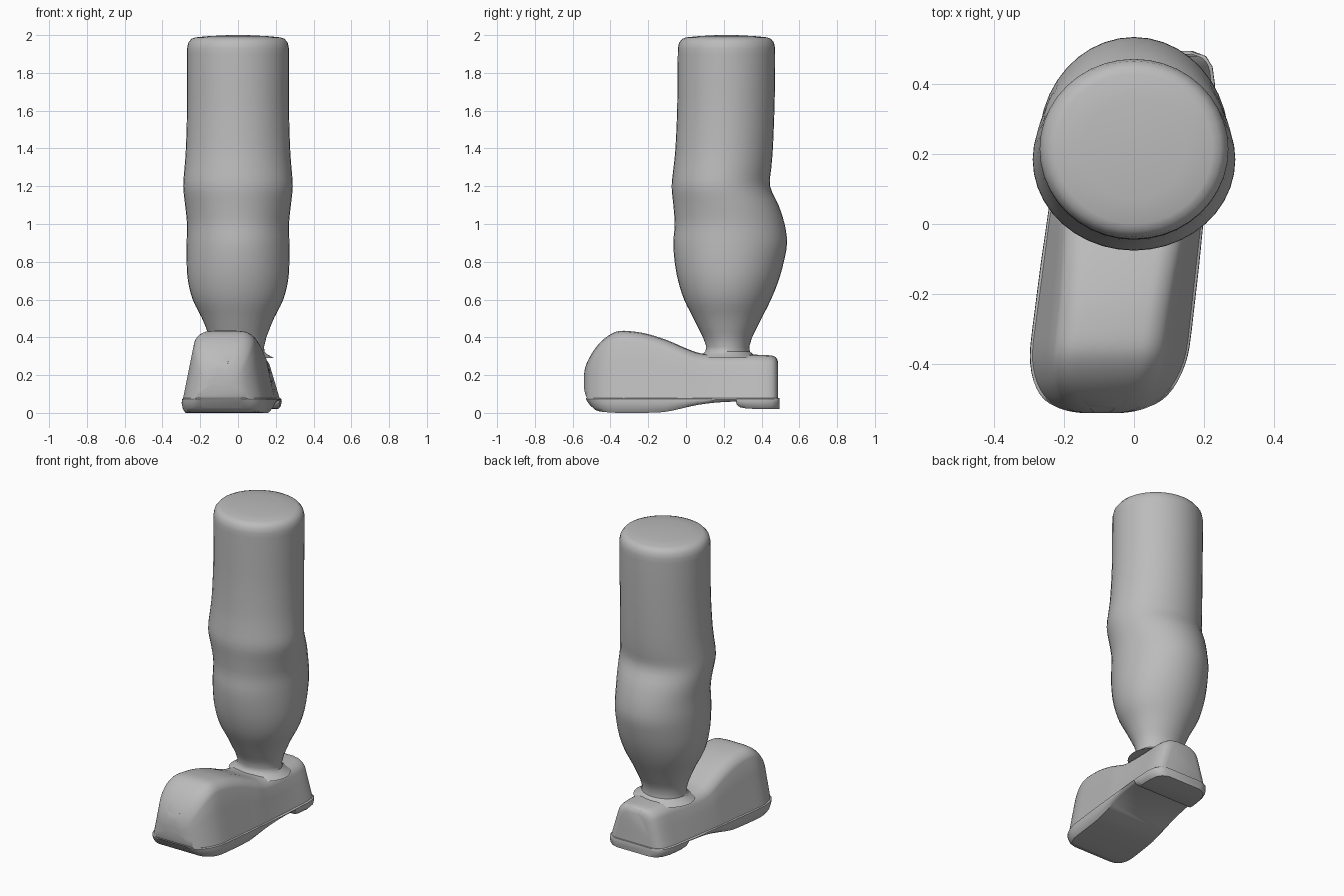
import bpy, bmesh, math

if "Cube" in bpy.data.objects:
    bpy.data.objects.remove(bpy.data.objects["Cube"])

grey = bpy.data.materials.new("plain_grey")
grey.diffuse_color = (0.5, 0.5, 0.5, 1)
grey.use_nodes = True
grey.node_tree.nodes["Principled BSDF"].inputs["Base Color"].default_value = grey.diffuse_color


def spline(rows, steps):
    """Smooth Catmull-Rom interpolation of rows of numbers."""
    out = []
    for i in range(len(rows) - 1):
        a, b, c, d = rows[max(i - 1, 0)], rows[i], rows[i + 1], rows[min(i + 2, len(rows) - 1)]
        for s in range(steps):
            t = s / steps
            out.append([0.5 * (2 * q + (r - p) * t + (2 * p - 5 * q + 4 * r - u) * t * t
                               + (3 * q - p - 3 * r + u) * t ** 3)
                        for p, q, r, u in zip(a, b, c, d)])
    return out + [list(rows[-1])]


def loft(name, rings, angle):
    bm = bmesh.new()
    loops = [[bm.verts.new(p) for p in ring] for ring in rings]
    n = len(loops[0])
    for a, b in zip(loops, loops[1:]):
        for i in range(n):
            bm.faces.new((a[i], a[(i + 1) % n], b[(i + 1) % n], b[i]))
    bm.faces.new(loops[0])
    bm.faces.new(loops[-1])
    bmesh.ops.recalc_face_normals(bm, faces=bm.faces)
    mesh = bpy.data.meshes.new(name)
    bm.to_mesh(mesh)
    bm.free()
    mesh.materials.append(grey)
    ob = bpy.data.objects.new(name, mesh)
    bpy.context.collection.objects.link(ob)
    bpy.ops.object.select_all(action='DESELECT')
    ob.select_set(True)
    bpy.context.view_layer.objects.active = ob
    bpy.ops.object.shade_smooth_by_angle(angle=math.radians(angle))
    return ob


# Leg: height, half width, front y, back y
leg = spline([
    (0.40, .150, .090, .350), (0.50, .190, .040, .400), (0.60, .240, -.010, .450),
    (0.70, .265, -.042, .490), (0.80, .272, -.060, .518), (0.90, .272, -.067, .535),
    (1.00, .270, -.060, .522), (1.10, .280, -.067, .490), (1.20, .290, -.076, .445),
    (1.30, .283, -.066, .452), (1.40, .276, -.056, .460), (1.60, .270, -.047, .468),
    (1.80, .270, -.045, .472), (1.93, .270, -.043, .472)], 3)
ankle = [(0.29, .19, .06, .38), (0.31, .155, .085, .355), (0.325, .14, .102, .338), (0.35, .138, .108, .335)]
crown = [(1.96, .263, -.037, .466), (1.98, .247, -.02, .45), (1.988, .225, .0, .43),
         (1.995, .15, .07, .36), (2.0, .05, .165, .265)]
rings = []
for z, hw, y0, y1 in ankle + leg + crown:
    cy, hy = (y0 + y1) / 2, (y1 - y0) / 2
    rings.append([(hw * math.cos(k * math.tau / 40), cy + hy * math.sin(k * math.tau / 40), z)
                  for k in range(40)])
loft("leg", rings, 40)


def centre(y):
    return -.07 + .122 * (y + .36)     # the foot is turned slightly outward


# Shoe upper: y, half width at the base, bottom z, top z
stations = spline([
    (-.541, .07, .14, .19), (-.535, .105, .105, .235), (-.52, .14, .075, .275),
    (-.49, .173, .07, .328), (-.45, .199, .07, .377), (-.40, .216, .07, .416),
    (-.35, .222, .07, .434), (-.28, .222, .07, .431), (-.20, .221, .07, .417),
    (-.10, .22, .07, .385), (0, .219, .07, .342), (.08, .216, .07, .315),
    (.20, .211, .07, .308), (.32, .206, .07, .309), (.40, .2, .07, .307),
    (.45, .187, .07, .304), (.475, .165, .07, .295), (.486, .135, .07, .275)], 3)
rings = []
for y, hw, z0, z1 in stations:
    r = min(.055, (z1 - z0) * .4)
    slope = .2 + .1 * max(0, min(1, y / .3))

    def half(z):
        return max(hw - slope * (z - .07), .03)
    side = [(half(z0 + (z1 - r - z0) * t), z0 + (z1 - r - z0) * t) for t in (0, .33, .66, 1)]
    top = half(z1 - r)
    side += [(top - r * (1 - math.cos(a)) - .3 * r * math.sin(a), z1 - r + r * math.sin(a) * .94)
             for a in (math.pi * k / 12 for k in range(1, 7))]
    side.append((top * .35, z1))
    pts = side + [(-x, z) for x, z in reversed(side)]
    rings.append([(centre(y) + x, y, z) for x, z in pts])
loft("shoe_upper", rings, 50)

# Sole: y, half width, underside z; lifted arch and a stepped heel
arch = spline([
    (-.53, .11, .03), (-.515, .148, .018), (-.49, .179, .01), (-.45, .203, .005),
    (-.40, .218, .002), (-.35, .224, 0), (-.25, .224, 0), (-.12, .223, .004),
    (-.03, .221, .022), (.06, .219, .042), (.16, .216, .055), (.265, .212, .06)], 2)
heel = [(.268, .212, .045), (.285, .212, .03), (.32, .21, .023), (.40, .205, .02),
        (.45, .192, .02), (.48, .17, .02), (.495, .13, .022)]
rings = []
for y, hw, zb in arch + heel:
    tuck = .035 * max(0, (-.4 - y) / .13)      # toe underside tucks back
    h = .078 - zb
    side = [(hw - .016, zb, tuck), (hw - .002, zb + .25 * h, tuck * .6),
            (hw + .004, zb + .65 * h, .2 * tuck), (hw + .003, .073, 0), (hw - .004, .078, 0)]
    pts = side + [(-x, z, t) for x, z, t in reversed(side)]
    rings.append([(centre(y) + x, y + t, z) for x, z, t in pts])
loft("sole", rings, 40)
